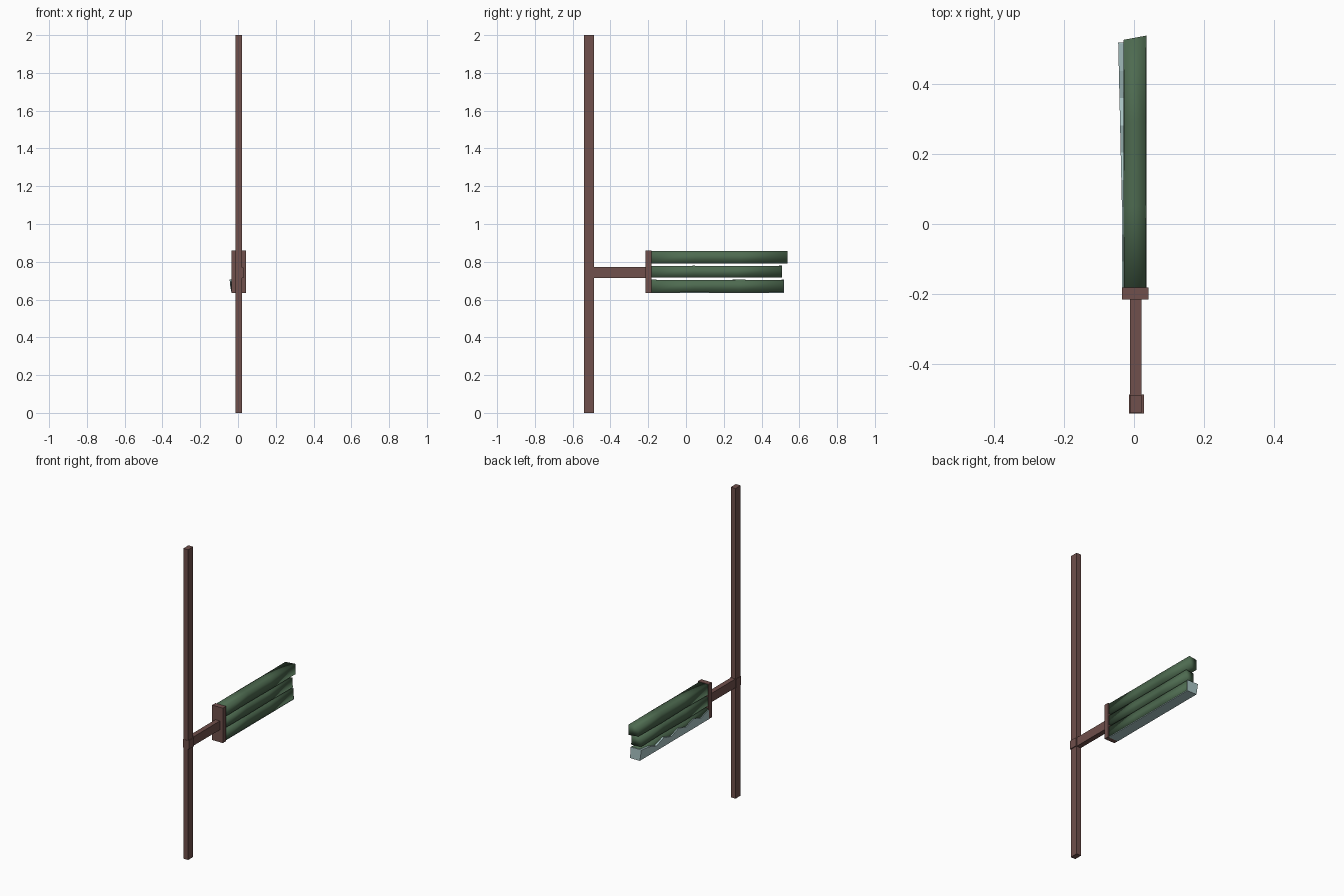
import bpy, bmesh

if "Cube" in bpy.data.objects:
    bpy.data.objects.remove(bpy.data.objects["Cube"])


def material(name, rgb):
    m = bpy.data.materials.new(name)
    m.diffuse_color = (*rgb, 1)
    m.use_nodes = True
    m.node_tree.nodes["Principled BSDF"].inputs["Base Color"].default_value = m.diffuse_color
    return m


BROWN = material("brown wood", (0.16, 0.08, 0.072))
GREEN = material("green paint", (0.075, 0.145, 0.08))
PALE = material("pale blue", (0.40, 0.56, 0.56))


def finish(name, bm, mat, smooth=False):
    bmesh.ops.recalc_face_normals(bm, faces=bm.faces)
    me = bpy.data.meshes.new(name)
    bm.to_mesh(me)
    bm.free()
    me.materials.append(mat)
    for p in me.polygons:
        p.use_smooth = smooth
    ob = bpy.data.objects.new(name, me)
    bpy.context.collection.objects.link(ob)
    return ob


def loft(name, sections, mat, smooth=False):
    """Skin a list of equal-length point rings and cap both ends."""
    bm = bmesh.new()
    rings = [[bm.verts.new(p) for p in s] for s in sections]
    n = len(rings[0])
    for a, b in zip(rings, rings[1:]):
        for i in range(n):
            j = (i + 1) % n
            bm.faces.new((a[i], a[j], b[j], b[i]))
    bm.faces.new(rings[0])
    bm.faces.new(rings[-1])
    return finish(name, bm, mat, smooth)


def box(name, x, y, z, mat):
    rings = [[(x[0], v, z[0]), (x[1], v, z[0]), (x[1], v, z[1]), (x[0], v, z[1])] for v in y]
    return loft(name, rings, mat)


# Post, arm and mounting plate
box("post", (-0.012, 0.022), (-0.54, -0.488), (0, 2), BROWN)
box("post_joint", (-0.014, 0.028), (-0.541, -0.487), (0.715, 0.77), BROWN)
box("arm", (-0.011, 0.021), (-0.50, -0.20), (0.715, 0.772), BROWN)
box("mounting_plate", (-0.034, 0.042), (-0.215, -0.182), (0.635, 0.86), BROWN)

# Three slightly crooked green planks: bottom z, top z, end y, end slant
PLANKS = [("top_plank", 0.79, 0.858, 0.532, 0.006),
          ("middle_plank", 0.716, 0.779, 0.503, 0.004),
          ("bottom_plank", 0.638, 0.705, 0.515, 0.0)]
for k, (name, z0, z1, end, slant) in enumerate(PLANKS):
    rings = []
    for i in range(4):
        t = i / 3
        y = -0.19 + t * (end + 0.19)
        s = slant if i == 3 else 0
        w = 0.002 * ((i + k) % 2)          # small kinks along the length
        rings.append([(-0.030 + w, y - s, z0 + w), (0.036 - w / 2, y + s, z0 + w / 2),
                      (0.034 + w / 2, y + s, z1 - w), (-0.028 - w, y - s, z1 - w / 2)])
    loft(name, rings, GREEN, smooth=True)

# Pale shell under and behind the bottom plank, with a zigzag upper edge
rings = []
N = 9
for i in range(N + 1):
    t = i / N
    y = -0.185 + t * 0.70
    top = 0.706 if i == N else (0.672 if i % 2 else 0.696)
    outer = -0.034 - 0.011 * max(0, (t - 0.3) / 0.7)
    rings.append([(-0.026, y, top), (outer, y, top), (-0.034, y, 0.634),
                  (0.034, y, 0.634), (0.034, y, 0.642), (-0.026, y, 0.642)])
loft("pale_shell", rings, PALE)
# Pale end cap
y0, y1 = 0.514, 0.519
loft("pale_end_cap", [[(-0.045, y, 0.707), (-0.034, y, 0.634), (0.035, y, 0.634), (0.033, y, 0.706)]
                      for y in (y0, y1)], PALE)
